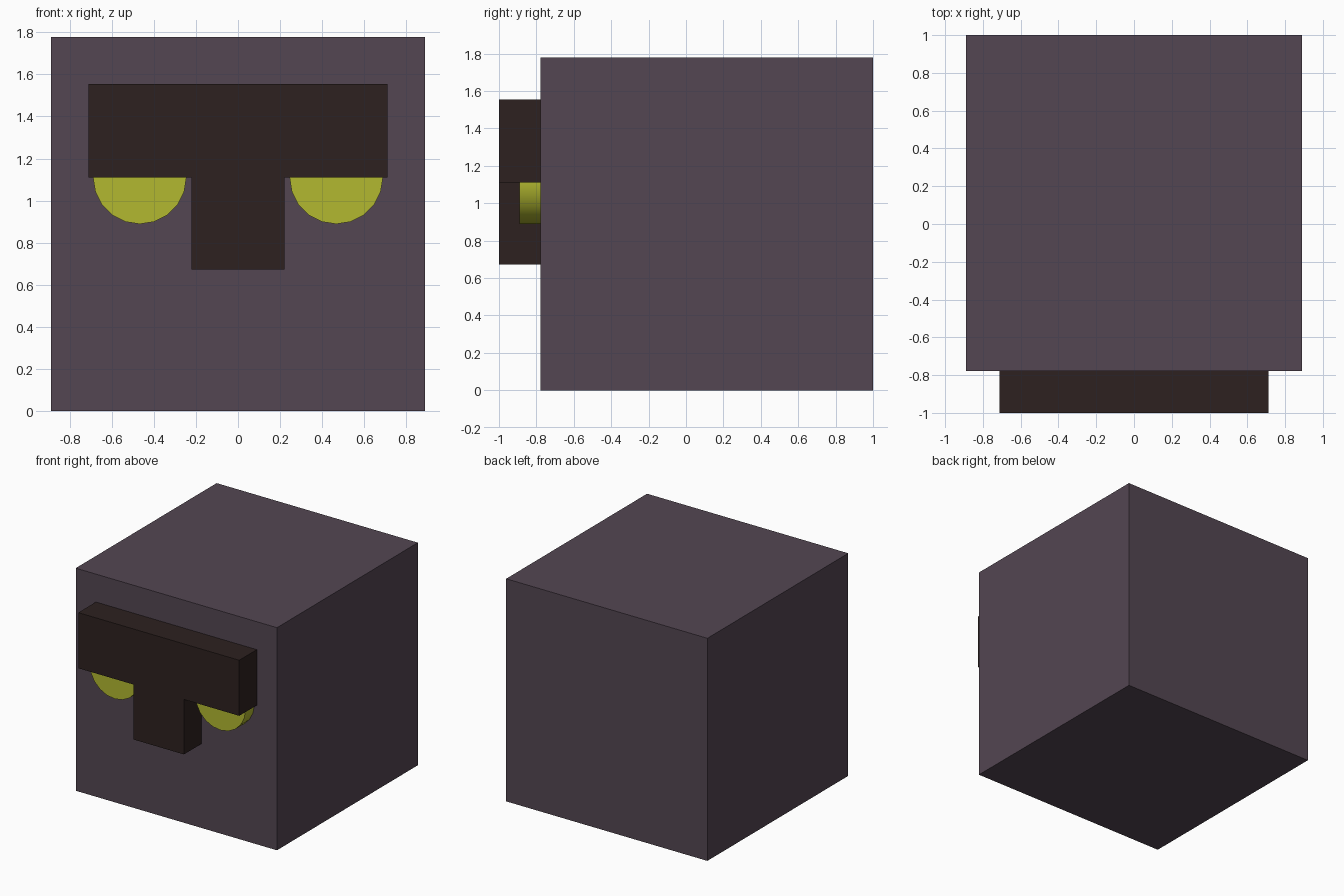
import bpy
from math import pi

if "Cube" in bpy.data.objects:
    bpy.data.objects.remove(bpy.data.objects["Cube"])


def material(name, color):
    mat = bpy.data.materials.new(name)
    mat.diffuse_color = (*color, 1)
    mat.use_nodes = True
    mat.node_tree.nodes["Principled BSDF"].inputs["Base Color"].default_value = mat.diffuse_color
    return mat


def box(name, x, y, z, mat):
    """Box spanning the given (min, max) ranges."""
    spans = (x, y, z)
    bpy.ops.mesh.primitive_cube_add(size=1, location=[(a + b) / 2 for a, b in spans])
    obj = bpy.context.object
    obj.name = name
    obj.scale = [b - a for a, b in spans]
    bpy.ops.object.transform_apply(location=False, rotation=False, scale=True)
    obj.data.materials.append(mat)
    return obj


skin = material("skin", (0.087, 0.061, 0.084))
dark = material("dark_brow", (0.026, 0.015, 0.014))
yellow = material("eye_yellow", (0.445, 0.479, 0.03))

FACE = -0.778   # y of the front face of the head

# Head block
box("head", (-0.889, 0.889), (FACE, 1.0), (0, 1.778), skin)

# T-shaped brow and nose
box("brow", (-0.711, 0.711), (-1.0, FACE), (1.111, 1.555), dark)
box("nose", (-0.222, 0.222), (-1.0, FACE), (0.672, 1.111), dark)

# Round eyes, upper halves tucked into the brow
for side, name in ((-1, "left_eye"), (1, "right_eye")):
    bpy.ops.mesh.primitive_cylinder_add(
        vertices=20, radius=0.222, depth=0.111,
        location=(side * 0.467, FACE - 0.0555, 1.111), rotation=(pi / 2, 0, 0))
    eye = bpy.context.object
    eye.name = name
    eye.data.materials.append(yellow)
    bpy.ops.object.shade_smooth_by_angle()
